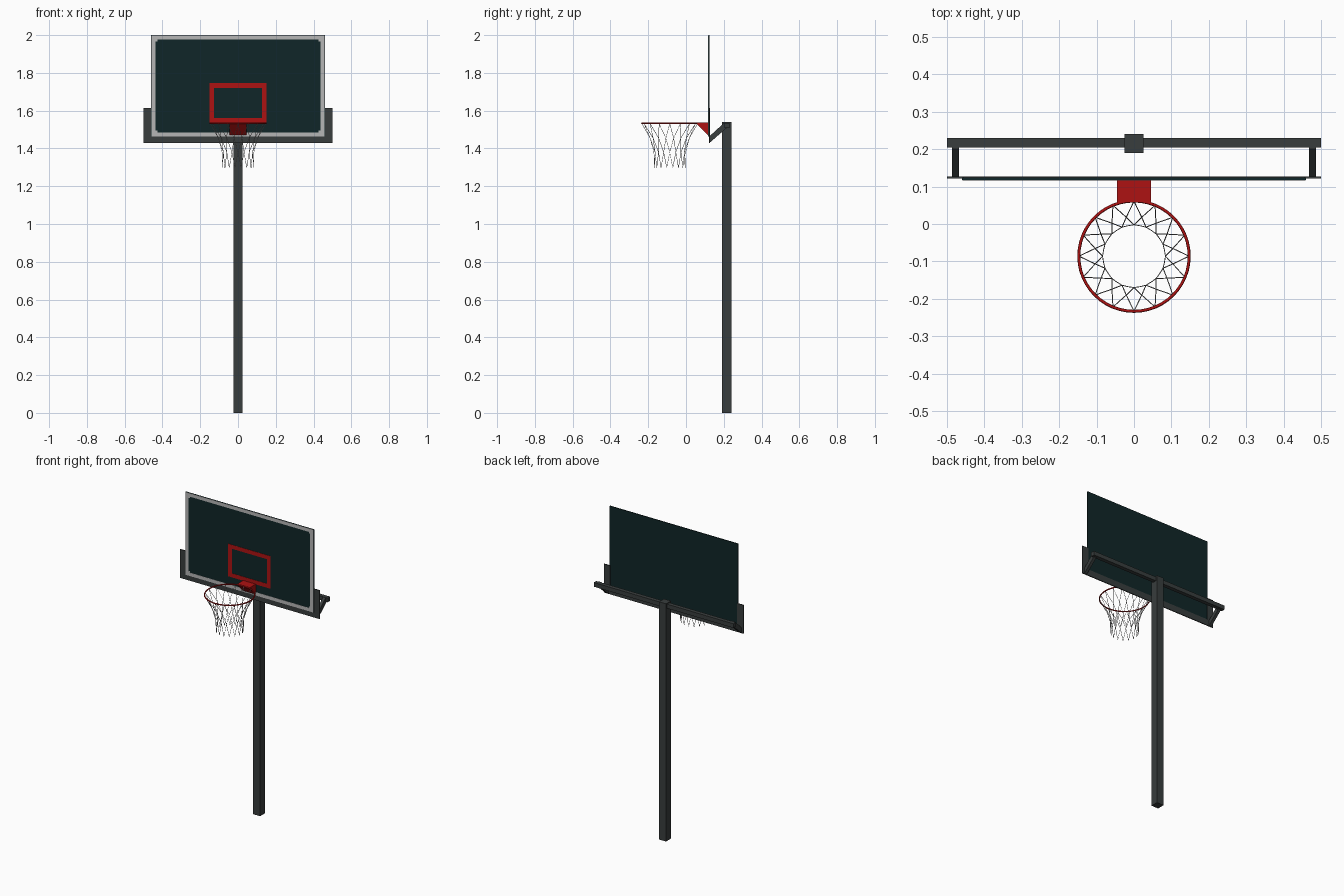
import bpy
import bmesh
from math import cos, sin, pi, radians

if "Cube" in bpy.data.objects:
    bpy.data.objects.remove(bpy.data.objects["Cube"])


def material(name, rgb):
    m = bpy.data.materials.new(name)
    m.use_nodes = True
    m.diffuse_color = (*rgb, 1)
    m.node_tree.nodes["Principled BSDF"].inputs["Base Color"].default_value = (*rgb, 1)
    return m


steel = material("dark steel", (0.04, 0.047, 0.047))
board = material("dark teal", (0.005, 0.019, 0.021))
white = material("border white", (0.47, 0.47, 0.47))
red = material("red", (0.42, 0.006, 0.006))
cord = material("net grey", (0.4, 0.4, 0.4))


def finish(name, bm, mat):
    bmesh.ops.recalc_face_normals(bm, faces=bm.faces)
    mesh = bpy.data.meshes.new(name)
    bm.to_mesh(mesh)
    bm.free()
    mesh.materials.append(mat)
    obj = bpy.data.objects.new(name, mesh)
    bpy.context.collection.objects.link(obj)
    return obj


def add_box(bm, x, y, z):
    verts = bmesh.ops.create_cube(bm, size=1)["verts"]
    for v in verts:
        v.co = [(a + b) / 2 + c * (b - a) for c, (a, b) in zip(v.co, (x, y, z))]


def boxes(name, mat, *ranges):
    bm = bmesh.new()
    for r in ranges:
        add_box(bm, *r)
    return finish(name, bm, mat)


def prism(name, mat, profile, x0, x1):
    """Extrude a side profile of (y, z) points along x."""
    bm = bmesh.new()
    face = bm.faces.new([bm.verts.new((x0, y, z)) for y, z in profile])
    ext = bmesh.ops.extrude_face_region(bm, geom=[face])["geom"]
    for v in ext:
        if isinstance(v, bmesh.types.BMVert):
            v.co.x = x1
    return finish(name, bm, mat)


def outline(half, z0, z1, w, y):
    """Four bars forming a rectangular outline."""
    return [((-half, half), y, (z0, z0 + w)), ((-half, half), y, (z1 - w, z1)),
            ((-half, w - half), y, (z0 + w, z1 - w)),
            ((half - w, half), y, (z0 + w, z1 - w))]


# Post and crossbar
boxes("post", steel, ((-0.025, 0.025), (0.19, 0.24), (0, 1.54)))
boxes("crossbar", steel, ((-0.5, 0.5), (0.205, 0.23), (1.507, 1.534)))

# Struts from crossbar down to the board frame
for side, x in (("right", -0.487), ("left", 0.468)):
    prism(side + "_strut", steel,
          [(0.125, 1.43), (0.215, 1.508), (0.215, 1.534), (0.2, 1.534), (0.125, 1.465)],
          x, x + 0.019)

# U-shaped frame around the lower part of the board
back = (0.121, 0.127)
boxes("board_frame", steel,
      ((-0.5, 0.5), back, (1.43, 1.47)),
      ((-0.5, -0.455), back, (1.47, 1.615)),
      ((0.455, 0.5), back, (1.47, 1.615)))

# Backboard with painted border and target
boxes("backboard", board, ((-0.46, 0.46), (0.118, 0.124), (1.462, 2.0)))
paint = (0.1165, 0.1185)
border = outline(0.458, 1.463, 1.999, 0.022, paint)
for x in (-0.436, 0.426):
    for z in (1.485, 1.967):
        border.append(((x, x + 0.01), paint, (z, z + 0.01)))
boxes("board_border", white, *border)
boxes("target_rectangle", red, *outline(0.152, 1.535, 1.746, 0.026, paint))

# Rim and its bracket
RIM_Y, RIM_Z = -0.086, 1.533
bpy.ops.mesh.primitive_torus_add(major_radius=0.1475, minor_radius=0.004,
                                 major_segments=48, minor_segments=8,
                                 location=(0, RIM_Y, RIM_Z))
rim = bpy.context.object
rim.name = "rim"
rim.data.materials.append(red)
bpy.ops.object.shade_smooth_by_angle(angle=radians(50))
prism("rim_bracket", red,
      [(0.058, 1.537), (0.119, 1.537), (0.119, 1.468), (0.058, 1.527)], -0.045, 0.045)

# Net: crossing cords stepping half a loop per level
LOOPS = 16
levels = [(0.147, 1.531), (0.106, 1.455), (0.084, 1.38), (0.083, 1.298)]
curve = bpy.data.curves.new("net", "CURVE")
curve.dimensions = "3D"
curve.bevel_depth = 0.0013
curve.bevel_resolution = 0
curve.materials.append(cord)
for k in range(LOOPS):
    for turn in (-1, 1):
        spline = curve.splines.new("POLY")
        spline.points.add(len(levels) - 1)
        for i, (r, z) in enumerate(levels):
            a = pi / 2 + 2 * pi * (k + turn * i / 2) / LOOPS
            spline.points[i].co = (r * cos(a), RIM_Y + r * sin(a), z, 1)
bpy.context.collection.objects.link(bpy.data.objects.new("net", curve))
